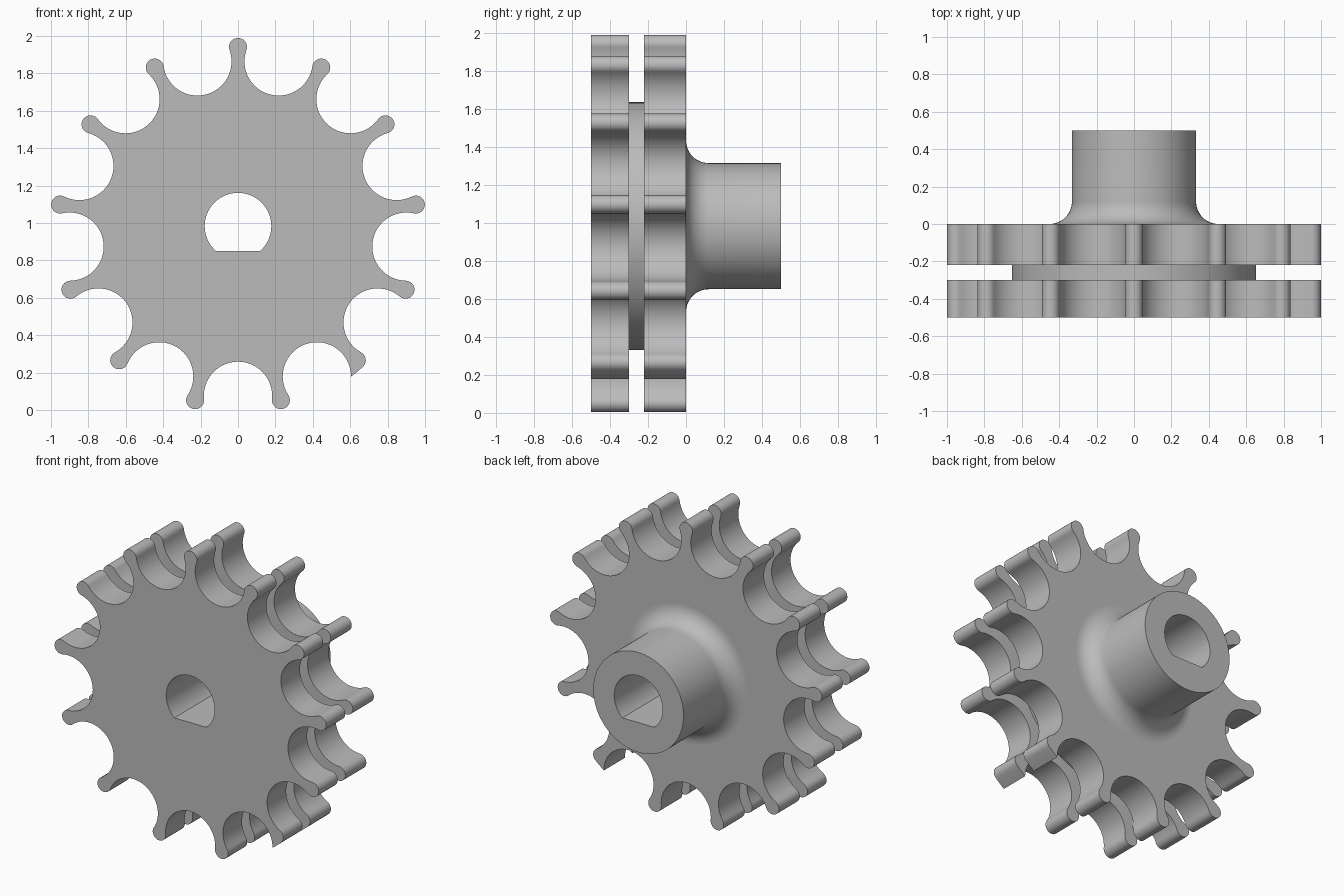
import bpy, bmesh
from math import sin, cos, pi, radians, acos, atan2, hypot

cube = bpy.data.objects.get("Cube")
if cube:
    bpy.data.objects.remove(cube, do_unlink=True)

CENTRE_Z = 0.983
TEETH = 13
HALF = pi / TEETH            # half the angle between teeth
LOBE_D, LOBE_R = 0.958, 0.048  # rounded tooth tip
GROOVE_D = 0.907             # roller seat distance from the axis
BROKEN = 5                   # tooth with one unrounded corner
SEGMENTS = 96

steel = bpy.data.materials.new("grey_steel")
steel.use_nodes = True
steel.diffuse_color = (0.5, 0.5, 0.5, 1)
steel.node_tree.nodes["Principled BSDF"].inputs["Base Color"].default_value = (0.5, 0.5, 0.5, 1)


def finish(bm, name):
    bmesh.ops.recalc_face_normals(bm, faces=bm.faces)
    mesh = bpy.data.meshes.new(name)
    bm.to_mesh(mesh)
    bm.free()
    mesh.materials.append(steel)
    obj = bpy.data.objects.new(name, mesh)
    obj.location.z = CENTRE_Z
    bpy.context.collection.objects.link(obj)
    bpy.ops.object.select_all(action='DESELECT')
    obj.select_set(True)
    bpy.context.view_layer.objects.active = obj
    bpy.ops.object.shade_smooth_by_angle(angle=radians(30))
    return obj


def arc(cx, cz, r, start, end, steps):
    angles = [start + (end - start) * k / steps for k in range(steps + 1)]
    return [(cx + r * cos(a), cz + r * sin(a)) for a in angles]


def circle(r, floor=-9):
    """Circle, cut off flat below the floor height."""
    angles = [2 * pi * k / SEGMENTS for k in range(SEGMENTS)]
    return [(r * cos(a), max(r * sin(a), floor)) for a in angles]


def gear_outline():
    gx, gz = GROOVE_D * sin(HALF), GROOVE_D * cos(HALF)
    reach = hypot(gx, gz - LOBE_D)
    groove_r = reach - LOBE_R
    tilt = atan2(LOBE_D - gz, gx)
    outer = LOBE_D + LOBE_R
    corner = HALF - acos((GROOVE_D**2 + outer**2 - groove_r**2) / (2 * GROOVE_D * outer))
    first = pi - tilt
    last = 2 * (1.5 * pi - HALF) - first
    points = []
    for i in range(TEETH):
        if i == BROKEN:
            tooth = arc(0, LOBE_D, LOBE_R, pi + tilt, pi / 2, 10)
            tooth += arc(0, 0, outer, pi / 2, pi / 2 - corner, 4)[1:]
            px, pz = tooth[-1]
            begin = atan2(pz - gz, px - gx)
        else:
            tooth = arc(0, LOBE_D, LOBE_R, pi + tilt, -tilt, 20)
            begin = first
        tooth += arc(gx, gz, groove_r, begin, last, 32)[1:-1]
        turn = 2 * HALF * i
        points += [(x * cos(turn) + z * sin(turn), z * cos(turn) - x * sin(turn)) for x, z in tooth]
    return points


BORE = circle(0.178, -0.134)


def plate(name, y0, y1):
    """Toothed plate with the flatted bore cut through."""
    bm = bmesh.new()
    edges = []
    for loop in (gear_outline(), BORE):
        verts = [bm.verts.new((x, y0, z)) for x, z in loop]
        edges += [bm.edges.new((verts[k - 1], verts[k])) for k in range(len(verts))]
    bmesh.ops.triangle_fill(bm, edges=edges, use_beauty=True)
    result = bmesh.ops.extrude_face_region(bm, geom=bm.faces[:], use_keep_orig=True)
    moved = [g for g in result["geom"] if isinstance(g, bmesh.types.BMVert)]
    bmesh.ops.translate(bm, verts=moved, vec=(0, y1 - y0, 0))
    return finish(bm, name)


def sleeve(name, rows):
    """Skin a series of (y, loop) sections with quads."""
    bm = bmesh.new()
    rings = [[bm.verts.new((x, y, z)) for x, z in loop] for y, loop in rows]
    for a, b in zip(rings, rings[1:]):
        for k in range(SEGMENTS):
            bm.faces.new((a[k - 1], a[k], b[k], b[k - 1]))
    return finish(bm, name)


# Twin toothed plates
plate("front_sprocket", -0.5, -0.3)
plate("rear_sprocket", -0.22, 0)

# Spacer disc between the plates
disc = circle(0.653)
sleeve("spacer_disc", [(-0.3, BORE), (-0.3, disc), (-0.22, disc), (-0.22, BORE), (-0.3, BORE)])

# Hub with a flared root and flatted bore
HUB_R, FLARE = 0.332, 0.12
rows = []
for k in range(13):
    a = pi / 2 * k / 12
    rows.append((FLARE * (1 - cos(a)), circle(HUB_R + FLARE * (1 - sin(a)))))
rows += [(0.5, circle(HUB_R)), (0.5, BORE), (0, BORE)]
sleeve("hub", rows)
